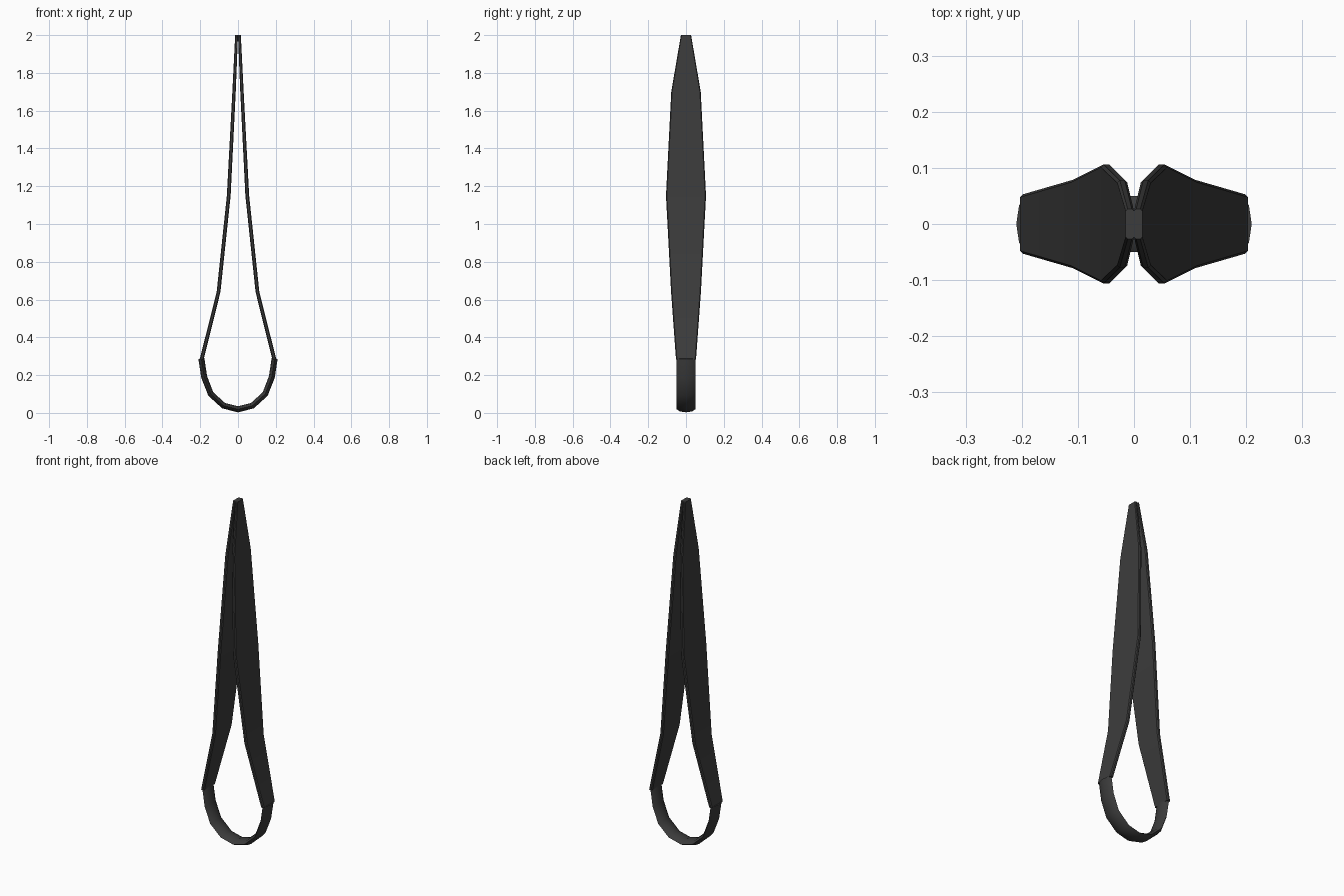
import bpy, bmesh, math
from mathutils import Vector

if "Cube" in bpy.data.objects:
    bpy.data.objects.remove(bpy.data.objects["Cube"])

mat = bpy.data.materials.new("dark charcoal")
mat.diffuse_color = (0.045, 0.045, 0.045, 1)
mat.use_nodes = True
mat.node_tree.nodes["Principled BSDF"].inputs["Base Color"].default_value = mat.diffuse_color


def loft(name, rings):
    """Skin a list of equal-length point rings and cap both ends."""
    bm = bmesh.new()
    loops = [[bm.verts.new(p) for p in ring] for ring in rings]
    n = len(loops[0])
    for a, b in zip(loops, loops[1:]):
        for i in range(n):
            j = (i + 1) % n
            bm.faces.new((a[i], a[j], b[j], b[i]))
    bm.faces.new(loops[0])
    bm.faces.new(loops[-1])
    bmesh.ops.recalc_face_normals(bm, faces=bm.faces[:])
    me = bpy.data.meshes.new(name)
    bm.to_mesh(me)
    bm.free()
    me.materials.append(mat)
    ob = bpy.data.objects.new(name, me)
    bpy.context.collection.objects.link(ob)
    bpy.context.view_layer.objects.active = ob
    ob.select_set(True)
    bpy.ops.object.shade_smooth_by_angle(angle=math.radians(30))
    ob.select_set(False)
    return ob


# Leaf-shaped blades: z, inner x, outer x, half width
stations = [(2.0, 0.0, 0.015, 0.027), (1.7, 0.012, 0.030, 0.078),
            (1.15, 0.039, 0.059, 0.106), (0.64, 0.093, 0.113, 0.079),
            (0.283, 0.182, 0.203, 0.053)]


def blade(name, side):
    rings = []
    for z, xi, xo, w in stations:
        c = (xo - xi) * 0.25   # chamfered rim
        pts = [(xi, w - c), (xi + c, w), (xo - c, w), (xo, w - c),
               (xo, c - w), (xo - c, -w), (xi + c, -w), (xi, c - w)]
        rings.append([(side * x, y, z) for x, y in pts])
    return loft(name, rings)


blade("right_blade", 1)
blade("left_blade", -1)

# Flattened rounded loop joining the lower ends
half = [(0.194, 0.288), (0.179, 0.19), (0.144, 0.1), (0.076, 0.038), (0, 0.019)]
path = [Vector((-x, 0, z)) for x, z in half] + \
       [Vector((x, 0, z)) for x, z in reversed(half[:-1])]
section = [(0.05, 0.0), (0.033, 0.011), (0, 0.016), (-0.033, 0.011),
           (-0.05, 0.0), (-0.033, -0.011), (0, -0.016), (0.033, -0.011)]
rings = []
for i, p in enumerate(path):
    t = (path[min(i + 1, len(path) - 1)] - path[max(i - 1, 0)]).normalized()
    nrm = Vector((t.z, 0, -t.x))
    rings.append([p + nrm * d + Vector((0, y, 0)) for y, d in section])
loft("bottom_loop", rings)
